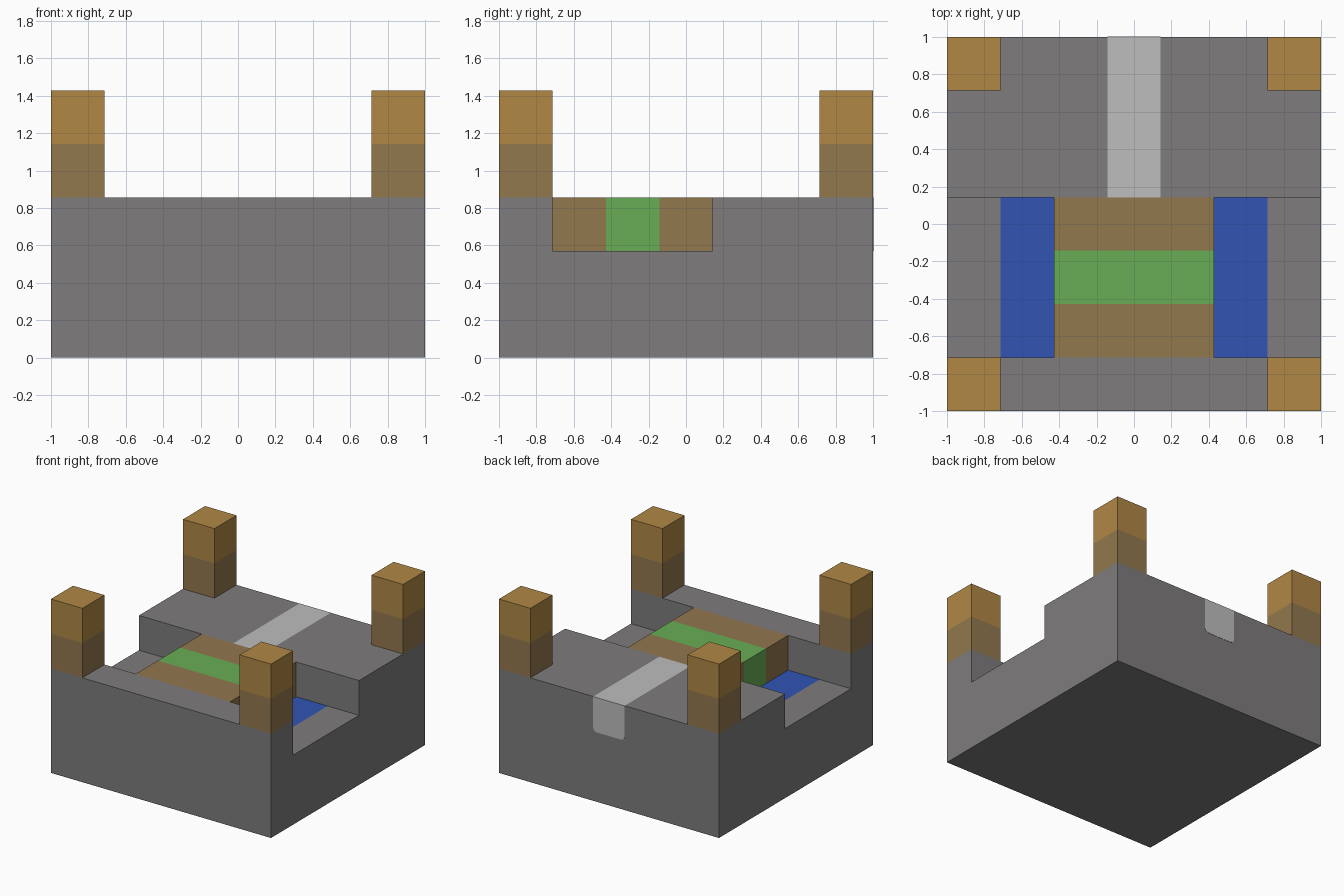
import bpy, bmesh, math
from mathutils import Vector

cube = bpy.data.objects.get("Cube")
if cube:
    bpy.data.objects.remove(cube, do_unlink=True)

U = 2 / 7  # building module: the model is seven modules wide


def material(name, rgb):
    lin = [(c / 255 / 12.92) if c < 11 else ((c / 255 + 0.055) / 1.055) ** 2.4 for c in rgb]
    m = bpy.data.materials.new(name)
    m.use_nodes = True
    m.diffuse_color = (*lin, 1)
    m.node_tree.nodes["Principled BSDF"].inputs["Base Color"].default_value = (*lin, 1)
    return m


STONE = material("stone grey", (126, 124, 125))
PALE = material("pale grey", (189, 189, 189))
WATER = material("water blue", (50, 85, 180))
EARTH = material("earth brown", (146, 120, 78))
GRASS = material("grass green", (104, 172, 86))
WOOD = material("golden wood", (176, 135, 69))


def finish(name, bm, mats):
    bmesh.ops.recalc_face_normals(bm, faces=bm.faces)
    mesh = bpy.data.meshes.new(name)
    bm.to_mesh(mesh)
    bm.free()
    for m in mats:
        mesh.materials.append(m)
    obj = bpy.data.objects.new(name, mesh)
    bpy.context.collection.objects.link(obj)
    return obj


def prism(points, direction):
    """Extrude a flat outline along a vector."""
    bm = bmesh.new()
    face = bm.faces.new([bm.verts.new(p) for p in points])
    ext = bmesh.ops.extrude_face_region(bm, geom=[face], use_keep_orig=True)
    verts = [v for v in ext["geom"] if isinstance(v, bmesh.types.BMVert)]
    bmesh.ops.translate(bm, verts=verts, vec=direction)
    return bm


def cut(bm, co, normal):
    geom = bm.verts[:] + bm.edges[:] + bm.faces[:]
    bmesh.ops.bisect_plane(bm, geom=geom, plane_co=co, plane_no=normal)


def box(lo, hi):
    (x0, y0, z0), (x1, y1, z1) = lo, hi
    return prism([(x0, y0, z0), (x1, y0, z0), (x1, y1, z0), (x0, y1, z0)], (0, 0, z1 - z0))


# Stone base: side profile with a channel running across it
profile = [(-1, 0), (1, 0), (1, 3 * U), (U / 2, 3 * U), (U / 2, 2 * U),
           (-2.5 * U, 2 * U), (-2.5 * U, 3 * U), (-1, 3 * U)]
bm = prism([(-1, y, z) for y, z in profile], (2, 0, 0))
for step in (0.5, 1.5, 2.5):
    for side in (-1, 1):
        cut(bm, (side * step * U, 0, 0), (1, 0, 0))
bm.normal_update()
bmesh.ops.recalc_face_normals(bm, faces=bm.faces)
for f in bm.faces:
    c = f.calc_center_median()
    if f.normal.z > 0.9:
        if c.z > 2.5 * U and c.y > 0 and abs(c.x) < U / 2:
            f.material_index = 1  # path on the rear deck
        elif c.z < 2.5 * U and 1.5 * U < abs(c.x) < 2.5 * U:
            f.material_index = 2  # water in the channel
finish("stone_base", bm, [STONE, PALE, WATER])

# Path end hanging over the back wall, with rounded lower corners
r, w, low = 0.035, U / 2, 2 * U
outline = [(-w, 3 * U), (w, 3 * U)]
for cx, start in ((w - r, 0), (r - w, -90)):
    for i in range(4):
        a = math.radians(start - i * 30)
        outline.append((cx + r * math.cos(a), low + r + r * math.sin(a)))
finish("path_end", prism([(x, 1, z) for x, z in outline], (0, 0.002, 0)), [PALE])

# Bridge block filling the middle of the channel, with a grass strip
bm = box((-1.5 * U, -2.5 * U, 2 * U), (1.5 * U, U / 2, 3 * U))
for y in (-1.5 * U, -0.5 * U):
    cut(bm, (0, y, 0), (0, 1, 0))
for f in bm.faces:
    f.material_index = int(-1.5 * U < f.calc_center_median().y < -0.5 * U)
finish("bridge_block", bm, [EARTH, GRASS])

# Corner posts: brown lower half, golden upper half
for sy, row in ((-1, "front"), (1, "back")):
    for sx, side in ((-1, "right"), (1, "left")):
        cx, cy, h = sx * 3 * U, sy * 3 * U, U / 2
        bm = box((cx - h, cy - h, 3 * U), (cx + h, cy + h, 5 * U))
        cut(bm, (0, 0, 4 * U), (0, 0, 1))
        for f in bm.faces:
            f.material_index = int(f.calc_center_median().z > 4 * U)
        finish(f"{row}_{side}_post", bm, [EARTH, WOOD])
